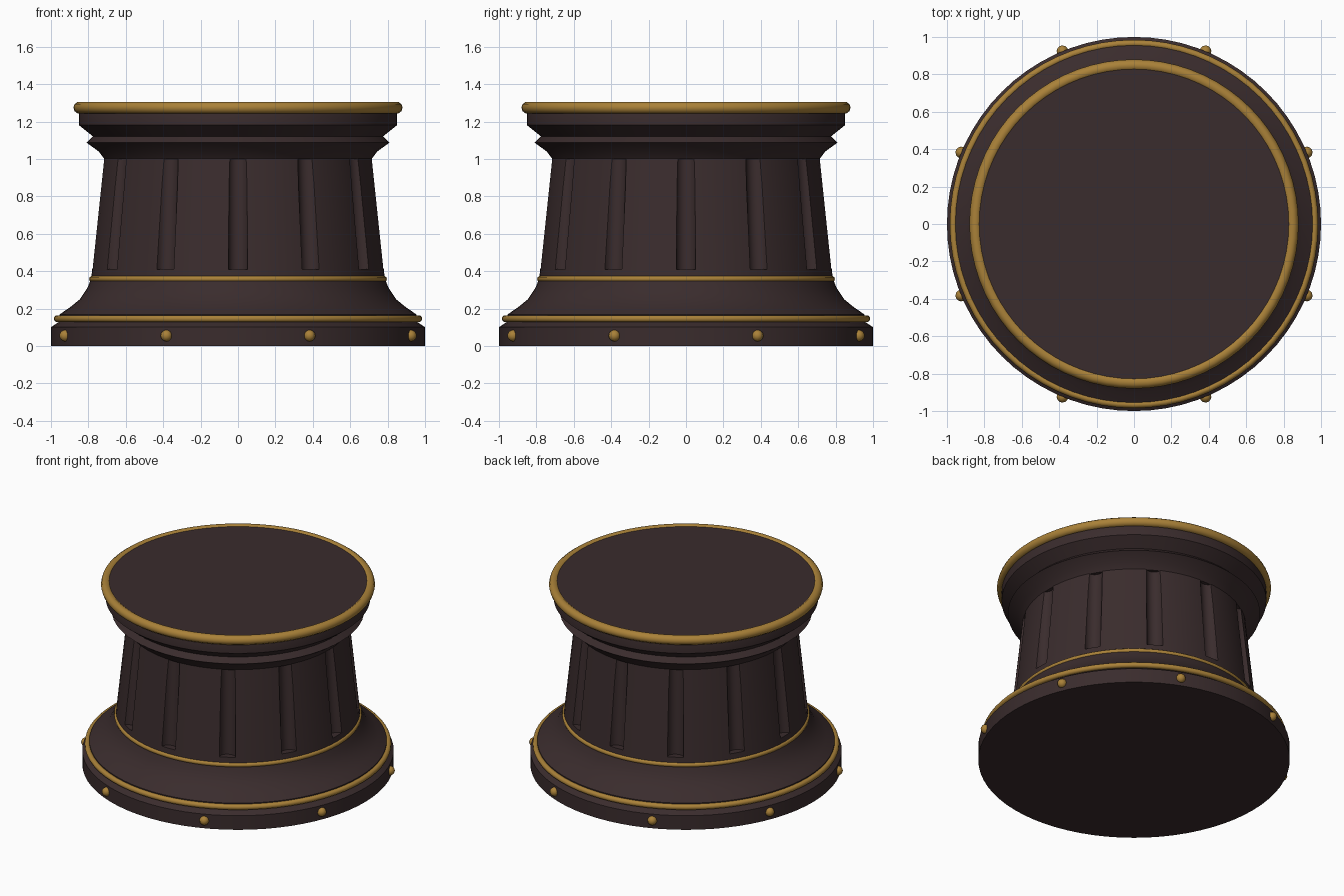
import bpy
import bmesh
from math import cos, sin, pi, radians
from mathutils import Matrix, Vector

cube = bpy.data.objects.get("Cube")
if cube:
    bpy.data.objects.remove(cube, do_unlink=True)


def material(name, rgb):
    m = bpy.data.materials.new(name)
    m.use_nodes = True
    m.diffuse_color = (*rgb, 1)
    m.node_tree.nodes["Principled BSDF"].inputs["Base Color"].default_value = (*rgb, 1)
    return m


DARK = material("dark brown", (0.042, 0.025, 0.026))
GOLD = material("antique gold", (0.40, 0.22, 0.04))
SEGMENTS = 72


def finish(bm, name, mat):
    bmesh.ops.recalc_face_normals(bm, faces=bm.faces)
    mesh = bpy.data.meshes.new(name)
    bm.to_mesh(mesh)
    bm.free()
    mesh.materials.append(mat)
    obj = bpy.data.objects.new(name, mesh)
    bpy.context.collection.objects.link(obj)
    return obj


def smooth(obj, angle=32):
    bpy.ops.object.select_all(action="DESELECT")
    obj.select_set(True)
    bpy.context.view_layer.objects.active = obj
    bpy.ops.object.shade_smooth_by_angle(angle=radians(angle))


def lathe(name, profile, mat, closed=False):
    """Turn (radius, height) points around z; open profiles get flat caps."""
    bm = bmesh.new()
    rings = []
    for r, z in profile:
        rings.append([bm.verts.new((r * cos(2 * pi * i / SEGMENTS), r * sin(2 * pi * i / SEGMENTS), z))
                      for i in range(SEGMENTS)])
    pairs = list(zip(rings, rings[1:]))
    if closed:
        pairs.append((rings[-1], rings[0]))
    else:
        bm.faces.new(rings[0])
        bm.faces.new(rings[-1])
    for a, b in pairs:
        for i in range(SEGMENTS):
            j = (i + 1) % SEGMENTS
            bm.faces.new((a[i], a[j], b[j], b[i]))
    return finish(bm, name, mat)


def ring(name, radius, z, thickness):
    points = [(radius + thickness * cos(2 * pi * k / 10), z + thickness * sin(2 * pi * k / 10))
              for k in range(10)]
    smooth(lathe(name, points, GOLD, closed=True), 40)


# Plinth and flared foot
smooth(lathe("plinth", [(1, 0), (1, 0.1), (0.96, 0.127)], DARK))
smooth(lathe("flared_foot", [(0.955, 0.11), (0.955, 0.168), (0.9, 0.205), (0.845, 0.25),
                             (0.805, 0.31), (0.785, 0.36)], DARK))

# Tapered shaft with twelve carved flutes
shaft = lathe("fluted_shaft", [(0.787, 0.34), (0.715, 1.02)], DARK)
bm = bmesh.new()
for k in range(12):
    turn = Matrix.Rotation(k * pi / 6, 4, "Z")
    low, high = Vector((0.777, 0, 0.41)), Vector((0.738, 0, 1.06))
    axis = high - low
    tilt = axis.to_track_quat("Z", "Y").to_matrix().to_4x4()
    place = turn @ Matrix.Translation((low + high) / 2) @ tilt
    bmesh.ops.create_cone(bm, cap_ends=True, segments=16, radius1=0.052, radius2=0.052,
                          depth=axis.length, matrix=place)
cutter = finish(bm, "flute_cutter", DARK)
cutter.hide_render = True
cut = shaft.modifiers.new("flutes", "BOOLEAN")
cut.operation = "DIFFERENCE"
cut.solver = "EXACT"
cut.object = cutter
bpy.context.view_layer.objects.active = shaft
bpy.ops.object.modifier_apply(modifier=cut.name)
bpy.data.objects.remove(cutter, do_unlink=True)
smooth(shaft)

# Moulded cornice and flat top
smooth(lathe("cornice", [(0.715, 1.0), (0.745, 1.04), (0.81, 1.087), (0.775, 1.12),
                         (0.85, 1.18), (0.85, 1.26), (0.835, 1.297)], DARK), 28)

# Gold trim
ring("top_ring", 0.848, 1.274, 0.032)
ring("shaft_ring", 0.78, 0.358, 0.016)
ring("foot_ring", 0.966, 0.146, 0.019)

# Eight gold studs around the plinth
bm = bmesh.new()
for k in range(8):
    a = (k + 0.5) * pi / 4
    bmesh.ops.create_uvsphere(bm, u_segments=12, v_segments=8, radius=0.031,
                              matrix=Matrix.Translation((cos(a), sin(a), 0.055)))
smooth(finish(bm, "plinth_studs", GOLD), 50)
